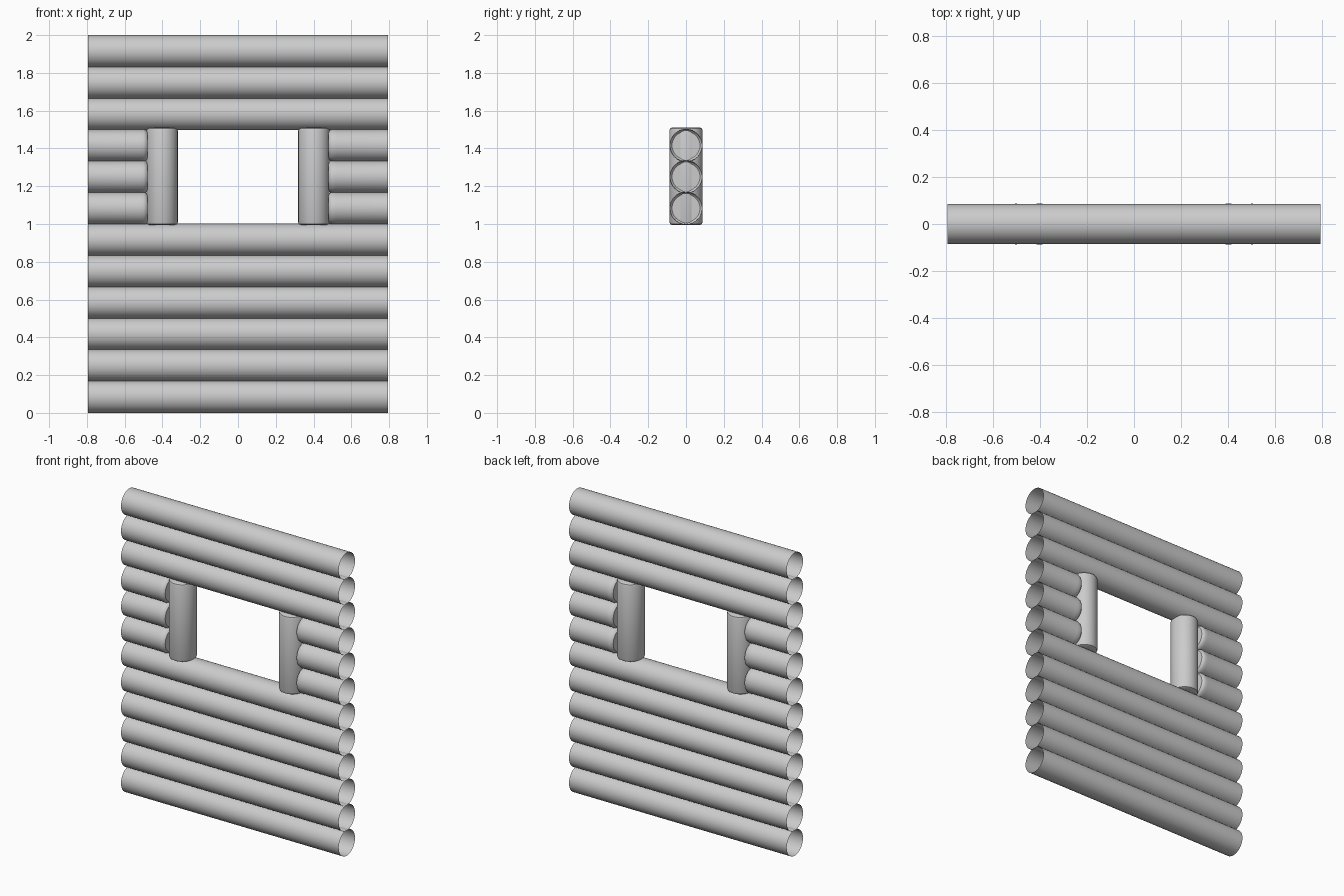
import bpy, bmesh, math
from mathutils import Matrix

cube = bpy.data.objects.get("Cube")
if cube:
    bpy.data.objects.remove(cube)

GREY = (0.6, 0.6, 0.6)
mat = bpy.data.materials.new("plain grey")
mat.use_nodes = True
mat.diffuse_color = (*GREY, 1)
mat.node_tree.nodes["Principled BSDF"].inputs["Base Color"].default_value = (*GREY, 1)

R = 0.085                      # log radius
PITCH = (2 - 2 * R) / 11       # spacing of the twelve rows
HALF = 0.795                   # half of the wall width
SIDES = 32


def lathe(name, profile, matrix):
    """Spin (distance, radius) points round local z; radius 0 closes the end."""
    bm = bmesh.new()
    rings = []
    for d, r in profile:
        if r == 0:
            rings.append([bm.verts.new((0, 0, d))] * SIDES)
        else:
            angles = [2 * math.pi * i / SIDES for i in range(SIDES)]
            rings.append([bm.verts.new((r * math.cos(a), r * math.sin(a), d)) for a in angles])
    for a, b in zip(rings, rings[1:]):
        for i in range(SIDES):
            j = (i + 1) % SIDES
            bm.faces.new(list(dict.fromkeys((a[i], a[j], b[j], b[i]))))
    bm.transform(matrix)
    bmesh.ops.recalc_face_normals(bm, faces=bm.faces)
    mesh = bpy.data.meshes.new(name)
    bm.to_mesh(mesh)
    bm.free()
    mesh.materials.append(mat)
    obj = bpy.data.objects.new(name, mesh)
    bpy.context.collection.objects.link(obj)
    bpy.ops.object.select_all(action="DESELECT")
    obj.select_set(True)
    bpy.context.view_layer.objects.active = obj
    bpy.ops.object.shade_smooth_by_angle(angle=math.radians(40))


def along_x(side, z):
    return Matrix.Translation((0, 0, z)) @ Matrix.Rotation(side * math.pi / 2, 4, "Y")


# Open-ended logs, cut short beside the window with a rounded closed end
full_log = [(-HALF, R), (HALF, R)]
short_log = [(HALF, R), (0.52, R), (0.5, R + 0.002), (0.487, 0.082),
             (0.48, 0.074), (0.48, 0)]
for row in range(12):
    z = R + row * PITCH
    if row in (6, 7, 8):
        for side, label in ((1, "left"), (-1, "right")):
            lathe(f"{label}_short_log_{row + 1}", short_log, along_x(side, z))
    else:
        lathe(f"full_log_{row + 1}", full_log, along_x(1, z))

# Upright window posts with softened rims
post = [(0.995, 0), (0.995, 0.074), (0.999, 0.081), (1.01, R),
        (1.495, R), (1.506, 0.081), (1.51, 0.074), (1.51, 0)]
for side, label in ((1, "left"), (-1, "right")):
    lathe(f"{label}_window_post", post,
          Matrix.Translation((side * 0.402, 0, 0)) @ Matrix.Diagonal((0.98, 1.03, 1, 1)))
